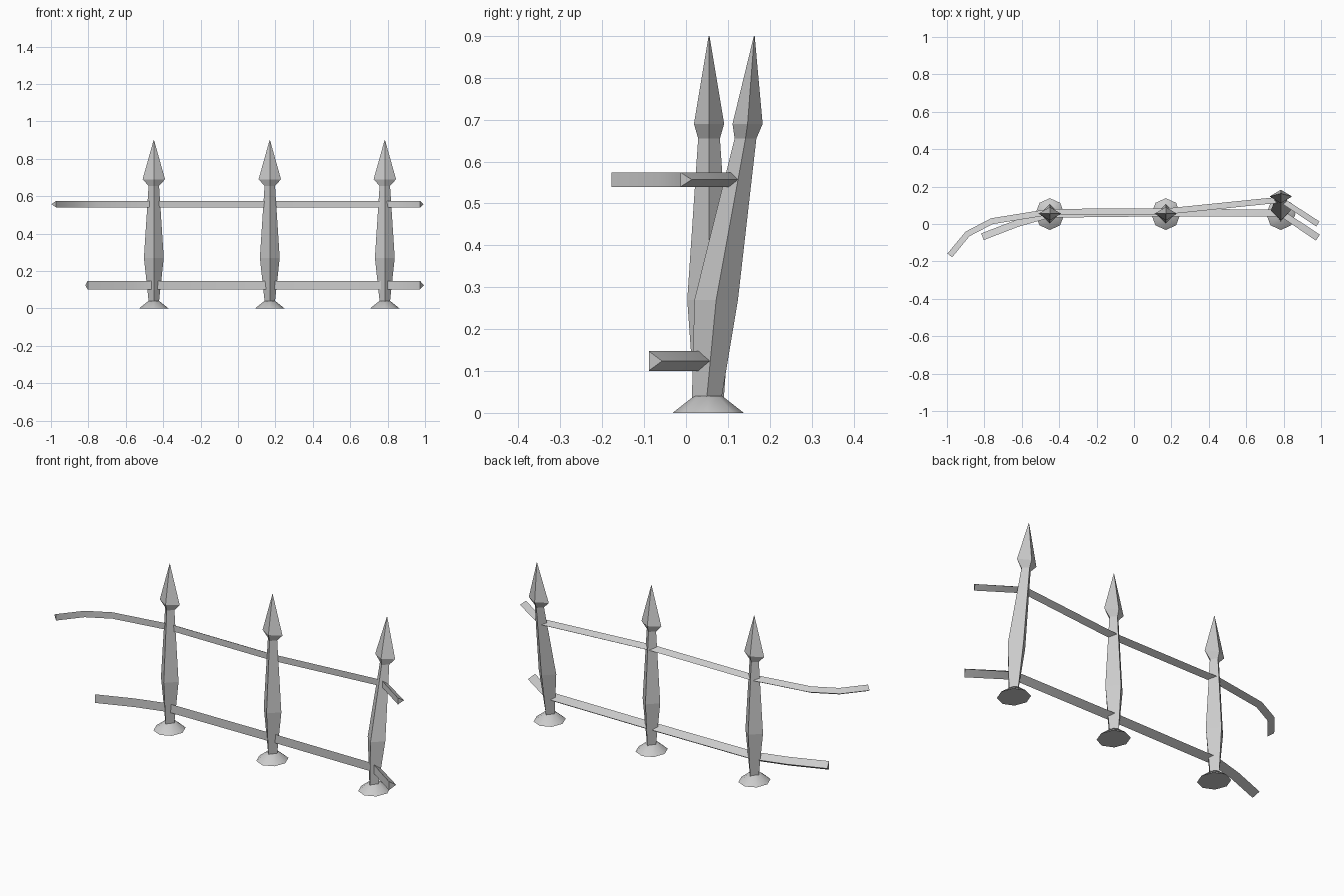
import bpy, bmesh, math
from mathutils import Vector

if "Cube" in bpy.data.objects:
    bpy.data.objects.remove(bpy.data.objects["Cube"], do_unlink=True)

iron = bpy.data.materials.new("grey_iron")
iron.use_nodes = True
iron.diffuse_color = (0.6, 0.6, 0.6, 1)
bsdf = next(n for n in iron.node_tree.nodes if n.type == "BSDF_PRINCIPLED")
bsdf.inputs["Base Color"].default_value = (0.6, 0.6, 0.6, 1)


def loft(name, rings, smooth=None):
    """Skin a list of equal-length rings and cap both ends."""
    bm = bmesh.new()
    loops = [[bm.verts.new(p) for p in ring] for ring in rings]
    n = len(loops[0])
    for a, b in zip(loops, loops[1:]):
        for i in range(n):
            j = (i + 1) % n
            bm.faces.new((a[i], a[j], b[j], b[i]))
    bm.faces.new(loops[0])
    bm.faces.new(loops[-1])
    bmesh.ops.remove_doubles(bm, verts=bm.verts, dist=0.0001)
    bmesh.ops.recalc_face_normals(bm, faces=bm.faces)
    mesh = bpy.data.meshes.new(name)
    bm.to_mesh(mesh)
    bm.free()
    mesh.materials.append(iron)
    obj = bpy.data.objects.new(name, mesh)
    bpy.context.collection.objects.link(obj)
    if smooth:
        bpy.ops.object.select_all(action="DESELECT")
        obj.select_set(True)
        bpy.context.view_layer.objects.active = obj
        bpy.ops.object.shade_smooth_by_angle(angle=math.radians(smooth))
    return obj


def ring(x, y, z, rx, ry, sides):
    steps = [math.tau * i / sides for i in range(sides)]
    return [(x + rx * math.cos(a), y + ry * math.sin(a), z) for a in steps]


# Spear posts: diamond section as (height, half width, half depth)
PROFILE = [(0.03, 0.027, 0.035), (0.27, 0.053, 0.052), (0.655, 0.028, 0.026),
           (0.69, 0.06, 0.036), (0.9, 0.001, 0.001)]
UPRIGHT = [0.055] * 5
BENT = [0.049, 0.072, 0.142, 0.147, 0.163]

for label, x, centres in (("right", -0.45, UPRIGHT), ("middle", 0.17, UPRIGHT),
                          ("left", 0.785, BENT)):
    loft(label + "_post", [ring(x, y, z, rx, ry, 4)
                           for (z, rx, ry), y in zip(PROFILE, centres)])
    # Flared foot
    loft(label + "_foot", [ring(x, 0.053, 0, 0.078, 0.085, 8),
                           ring(x, 0.053, 0.04, 0.028, 0.034, 8)], 50)


# Rails: triangular bar, flat towards the front and ridged at the back
def rail(name, path, z, half_height, half_depth):
    pts = [Vector(p) for p in path]
    rings = []
    for i, p in enumerate(pts):
        along = (pts[min(i + 1, len(pts) - 1)] - pts[max(i - 1, 0)]).normalized()
        back = Vector((-along.y, along.x)) * half_depth
        front, ridge = p - back, p + back
        rings.append([(front.x, front.y, z - half_height),
                      (front.x, front.y, z + half_height),
                      (ridge.x, ridge.y, z)])
    loft(name, rings, 40)


rail("upper_rail", [(-0.985, -0.168), (-0.89, -0.053), (-0.76, 0.015), (-0.45, 0.065),
                    (0.17, 0.067), (0.785, 0.13), (0.983, 0.0)], 0.557, 0.0175, 0.016)
rail("lower_rail", [(-0.81, -0.068), (-0.62, 0.005), (-0.45, 0.053),
                    (0.17, 0.06), (0.785, 0.06), (0.983, -0.073)], 0.124, 0.0235, 0.019)
